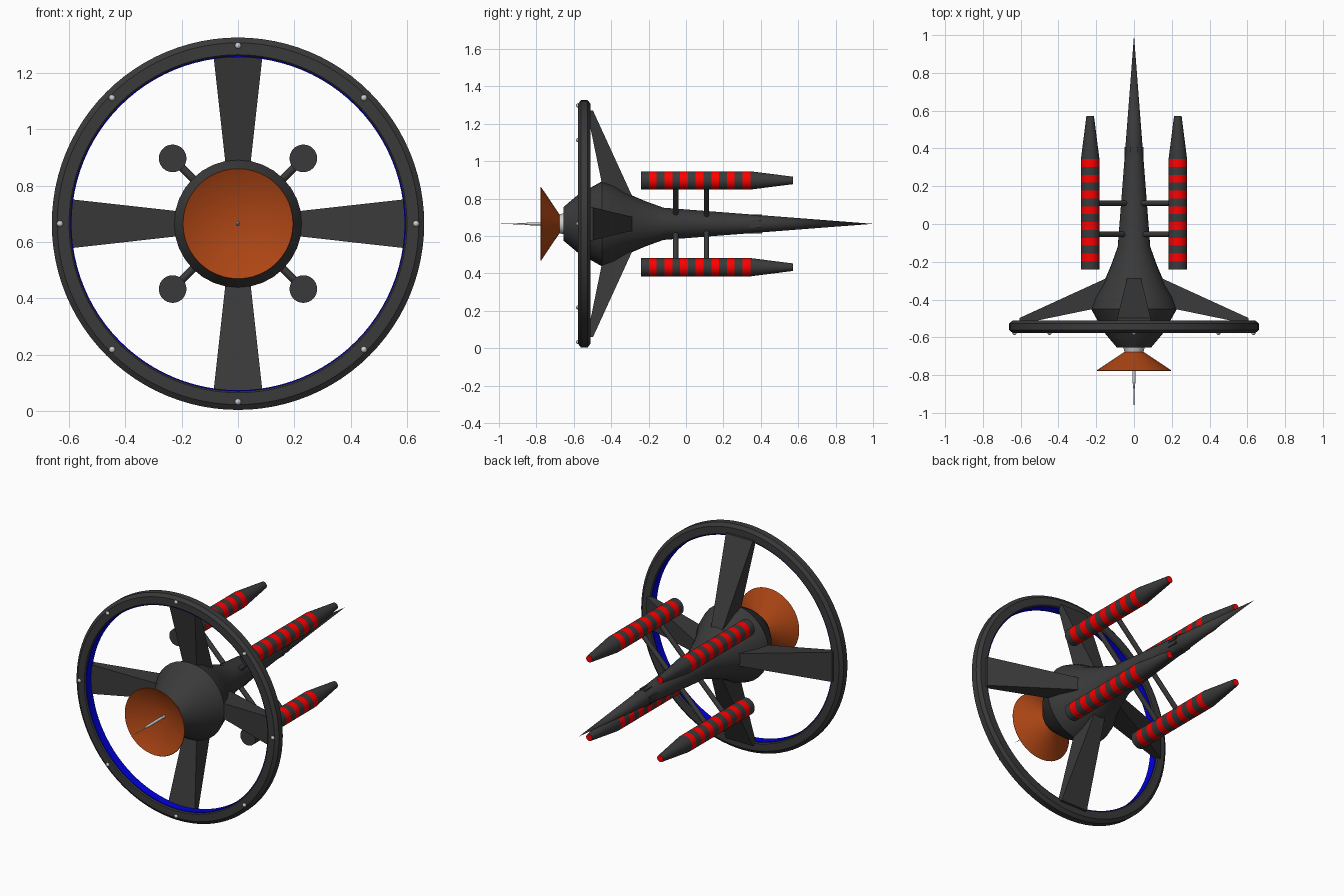
import bpy, bmesh
from math import sin, cos, pi
from mathutils import Matrix, Vector

if "Cube" in bpy.data.objects:
    bpy.data.objects.remove(bpy.data.objects["Cube"])

CZ = 0.665  # height of the ship's axis


def material(name, rgb):
    m = bpy.data.materials.new(name)
    m.diffuse_color = (*rgb, 1)
    m.use_nodes = True
    m.node_tree.nodes["Principled BSDF"].inputs["Base Color"].default_value = m.diffuse_color
    return m


DARK = material("dark_hull", (0.042, 0.042, 0.042))
RED = material("red", (1, 0, 0))
BLUE = material("blue", (0, 0, 0.75))
ORANGE = material("orange", (0.42, 0.06, 0.007))
PALE = material("pale_metal", (0.55, 0.55, 0.55))


def finish(name, bm, mats, angle=30):
    bmesh.ops.remove_doubles(bm, verts=bm.verts, dist=1e-5)
    bmesh.ops.recalc_face_normals(bm, faces=bm.faces)
    me = bpy.data.meshes.new(name)
    bm.to_mesh(me)
    bm.free()
    for m in mats:
        me.materials.append(m)
    ob = bpy.data.objects.new(name, me)
    bpy.context.collection.objects.link(ob)
    bpy.ops.object.select_all(action='DESELECT')
    ob.select_set(True)
    bpy.context.view_layer.objects.active = ob
    bpy.ops.object.shade_smooth_by_angle(angle=angle * pi / 180)
    return ob


def lathe(name, profile, mats, bands=None, x=0, z=0, n=32, closed=False):
    """Turn (y, radius) points about the y axis; bands gives a material per segment."""
    bm = bmesh.new()
    rings = [[bm.verts.new((x + r * cos(2 * pi * i / n), y, CZ + z + r * sin(2 * pi * i / n)))
              for i in range(n)] for y, r in profile]
    pairs = list(zip(rings, rings[1:]))
    if closed:
        pairs.append((rings[-1], rings[0]))
    for k, (a, b) in enumerate(pairs):
        for i in range(n):
            j = (i + 1) % n
            f = bm.faces.new((a[i], a[j], b[j], b[i]))
            f.material_index = bands[k] if bands else 0
    return finish(name, bm, mats)


def spin(angle):
    """Rotation about the ship's axis, moved up to axis height."""
    return Matrix.Translation((0, 0, CZ)) @ Matrix.Rotation(angle, 4, 'Y')


# Fuselage with needle nose
lathe("hull", [(-0.655, 0), (-0.655, 0.09), (-0.575, 0.157), (-0.45, 0.227), (-0.39, 0.207),
               (-0.32, 0.165), (-0.22, 0.122), (-0.12, 0.086), (0.4, 0.046), (1.0, 0)], [DARK])

# Front neck, dish and antenna
lathe("dish_neck", [(-0.64, 0), (-0.64, 0.06), (-0.685, 0.048), (-0.685, 0)], [PALE])
lathe("dish", [(-0.675, 0), (-0.675, 0.048), (-0.775, 0.197), (-0.778, 0.195), (-0.682, 0)],
      [ORANGE], n=48)
lathe("antenna", [(-0.67, 0), (-0.67, 0.008), (-0.83, 0.008), (-0.87, 0.004), (-1.0, 0)],
      [PALE], n=12)

# Ring with blue inner lining
lathe("ring", [(-0.577, 0.600), (-0.577, 0.642), (-0.562, 0.661), (-0.526, 0.661),
               (-0.511, 0.642), (-0.511, 0.600), (-0.517, 0.595), (-0.571, 0.595)],
      [DARK], n=96, closed=True)
lathe("ring_lining", [(-0.569, 0.597), (-0.569, 0.591), (-0.519, 0.591), (-0.519, 0.597)],
      [BLUE], n=96, closed=True)

# Lamps on the ring face
for i in range(8):
    bm = bmesh.new()
    a = i * pi / 4
    bmesh.ops.create_uvsphere(bm, u_segments=12, v_segments=8, radius=0.011,
                              matrix=Matrix.Translation((0.632 * cos(a), -0.577, CZ + 0.632 * sin(a))))
    finish(f"ring_lamp_{i}", bm, [PALE], 60)

# Four swept wedge spokes: (radius, front y, back y, half width)
for k in range(4):
    bm = bmesh.new()
    loops = []
    for r, y0, y1, w in ((0.12, -0.43, -0.275, 0.034), (0.605, -0.53, -0.497, 0.088)):
        loops.append([bm.verts.new((sx * w, y, r))
                      for sx, y in ((-1, y0), (1, y0), (1, y1), (-1, y1))])
    a, b = loops
    bm.faces.new(a)
    bm.faces.new(b)
    for i in range(4):
        j = (i + 1) % 4
        bm.faces.new((a[i], a[j], b[j], b[i]))
    bm.transform(spin(k * pi / 2))
    finish(f"spoke_{k}", bm, [DARK])

# Striped boosters with red tips
step = 0.0417
body = [(-0.24, 0)] + [(-0.24 + step * i, 0.049) for i in range(15)]
body += [(0.572, 0.02), (0.572, 0)]
bands = [0] + [i % 2 for i in range(14)] + [0, 1]
for sx in (-1, 1):
    for sz in (-1, 1):
        side = ("left" if sx < 0 else "right") + ("_lower" if sz < 0 else "_upper")
        lathe("booster_" + side, body, [DARK, RED], bands, x=0.232 * sx, z=0.232 * sz)

# Booster struts
for k in range(4):
    for n, y in enumerate((-0.055, 0.11)):
        bm = bmesh.new()
        bmesh.ops.create_cone(bm, cap_ends=True, segments=16, radius1=0.014, radius2=0.014,
                              depth=0.27, matrix=Matrix.Translation((0, y, 0.175)))
        bm.transform(spin(pi / 4 + k * pi / 2))
        finish(f"strut_{k}_{n}", bm, [DARK])

# Small thruster blocks on the nose
for k in range(4):
    for s in (-1, 1):
        bm = bmesh.new()
        bmesh.ops.create_cube(bm, size=1, matrix=Matrix.Translation((s * 0.013, 0.375, 0.042))
                              @ Matrix.Diagonal((0.012, 0.065, 0.018, 1)))
        bm.transform(spin(k * pi / 2))
        finish(f"nose_block_{k}_{'a' if s < 0 else 'b'}", bm, [DARK])
